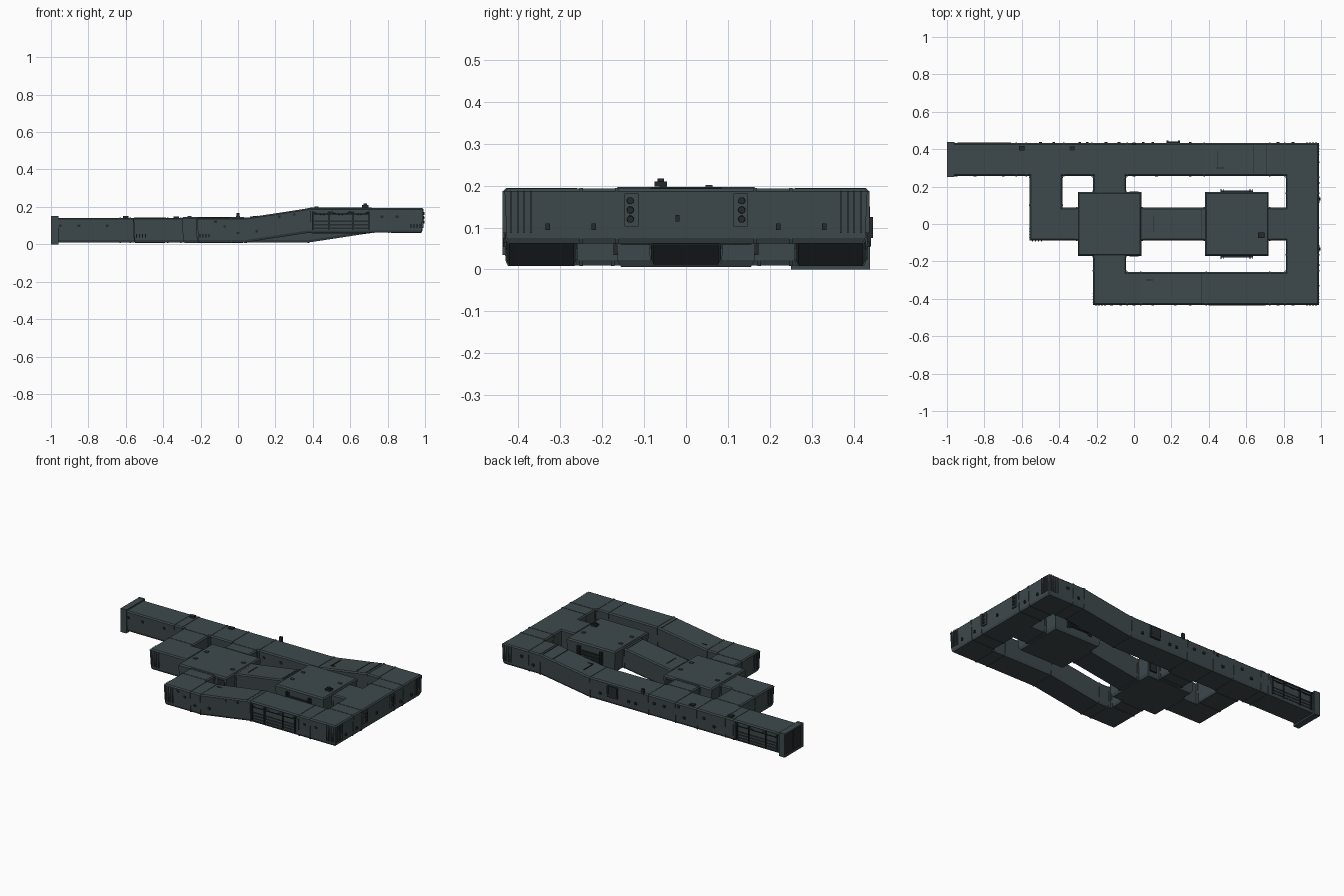
import bpy, bmesh, math, random
from mathutils import Vector, Matrix

if "Cube" in bpy.data.objects:
    bpy.data.objects.remove(bpy.data.objects["Cube"])

random.seed(4)
LOW, HIGH, H = 0.01, 0.062, 0.131     # floor levels and corridor height


def material(name, col):
    m = bpy.data.materials.new(name)
    m.diffuse_color = (*col, 1)
    m.use_nodes = True
    m.node_tree.nodes["Principled BSDF"].inputs["Base Color"].default_value = m.diffuse_color
    return m


SLATE = material("slate_hull", (0.048, 0.066, 0.072))
DARK = material("dark_fittings", (0.018, 0.023, 0.025))


def finish(name, bm, mat):
    bmesh.ops.recalc_face_normals(bm, faces=bm.faces)
    me = bpy.data.meshes.new(name)
    bm.to_mesh(me)
    bm.free()
    me.materials.append(mat)
    ob = bpy.data.objects.new(name, me)
    bpy.context.collection.objects.link(ob)
    return ob


# Half of the corridor cross-section: (half width, height)
HALF = [(0.077, 0), (0.083, 0.013), (0.088, H - 0.007), (0.081, H)]


def add_sweep(bm, path, grow=0.0):
    """Mitred corridor along a list of (x, y, floor z)."""
    prof = [(u + grow, v + (grow * 0.6 if v > H / 2 else -grow * 0.6)) for u, v in HALF]
    prof += [(-u, v) for u, v in reversed(prof)]
    pts = [Vector(p) for p in path]
    rings = []
    for i, p in enumerate(pts):
        norms = []
        for a, b in ((i - 1, i), (i, i + 1)):
            if a >= 0 and b < len(pts):
                d = (pts[b] - pts[a]).xy.normalized()
                norms.append(Vector((-d.y, d.x)))
        n1, n2 = norms[0], norms[-1]
        m = (n1 + n2) / (1 + n1.dot(n2))
        rings.append([bm.verts.new((p.x + m.x * u, p.y + m.y * u, p.z + v)) for u, v in prof])
    k = len(prof)
    for r, s in zip(rings, rings[1:]):
        for j in range(k):
            bm.faces.new((r[j], r[(j + 1) % k], s[(j + 1) % k], s[j]))
    bm.faces.new(rings[0])
    bm.faces.new(rings[-1])


def sweep(name, path):
    bm = bmesh.new()
    add_sweep(bm, path)
    return finish(name, bm, SLATE)


def boxes(name, items, mat=DARK):
    """One object from many (centre, size) boxes."""
    bm = bmesh.new()
    for c, s in items:
        bmesh.ops.create_cube(bm, size=1, matrix=Matrix.Translation(c) @ Matrix.Diagonal((*s, 1)))
    return finish(name, bm, mat)


# Corridors
outer = sweep("outer_corridor", [(-0.99, .345, LOW), (.38, .345, LOW), (.72, .345, HIGH), (.9, .345, HIGH),
                                 (.9, -.345, HIGH), (.38, -.345, HIGH), (.04, -.345, LOW),
                                 (-.13, -.345, LOW), (-.13, -.22, LOW)])
sweep("middle_corridor", [(-.47, .3, LOW), (-.47, 0, LOW), (.04, 0, LOW), (.38, 0, HIGH), (.86, 0, HIGH)])
sweep("cross_link", [(-.13, -.23, LOW), (-.13, .3, LOW)])

# Recessed wall bays in the outer corridor
cutter = boxes("bay_cutter", [((.55, -.45, HIGH + .066), (.33, .05, .108)),
                              ((-.80, .45, LOW + .066), (.31, .05, .108))])
cutter.hide_render = True
cutter.hide_viewport = True
mod = outer.modifiers.new("bays", 'BOOLEAN')
mod.operation = 'DIFFERENCE'
mod.object = cutter
mod.solver = 'EXACT'

# Square rooms with a tapered wall and bevelled roof edge
for name, cx, z in (("lower_room", -.13, LOW), ("upper_room", .55, HIGH)):
    bm = bmesh.new()
    rings = [[bm.verts.new((cx + sx * r, sy * r, z + v)) for sx, sy in ((-1, -1), (1, -1), (1, 1), (-1, 1))]
             for r, v in ((.155, -.004), (.163, .012), (.17, H - .004), (.163, H + .004))]
    for a, b in zip(rings, rings[1:]):
        for j in range(4):
            bm.faces.new((a[j], a[(j + 1) % 4], b[(j + 1) % 4], b[j]))
    bm.faces.new(rings[0])
    bm.faces.new(rings[-1])
    finish(name, bm, SLATE)

# Joint collars between corridor modules: x, y, floor, direction
joints = [(-.63, .345, LOW, 0), (-.575, .345, LOW, 0), (-.375, .345, LOW, 0), (-.225, .345, LOW, 0),
          (-.035, .345, LOW, 0), (.375, .345, LOW, 0), (.725, .345, HIGH, 0), (.805, .345, HIGH, 0),
          (.725, -.345, HIGH, 0), (.805, -.345, HIGH, 0), (.385, -.345, HIGH, 0), (.035, -.345, LOW, 0),
          (-.035, -.345, LOW, 0), (-.305, 0, LOW, 0), (.045, 0, LOW, 0), (.375, 0, HIGH, 0),
          (.725, 0, HIGH, 0), (.9, .165, HIGH, 1), (.9, -.165, HIGH, 1), (.9, .25, HIGH, 1),
          (.9, -.25, HIGH, 1), (-.47, .25, LOW, 1), (-.13, .25, LOW, 1), (-.13, -.175, LOW, 1),
          (-.13, -.25, LOW, 1), (-.13, .175, LOW, 1), (-.47, .1, LOW, 1)]
bm = bmesh.new()
for x, y, z, d in joints:
    dx, dy = (0, .004) if d else (.004, 0)
    add_sweep(bm, [(x - dx, y - dy, z), (x + dx, y + dy, z)], .003)
finish("joint_collars", bm, SLATE)

# Heavy door frame at the open end
boxes("end_door_frame", [((-.98, .345 + s * .087, .075), (.04, .014, .15)) for s in (-1, 1)]
      + [((-.98, .345, .144), (.04, .16, .01)), ((-.98, .345, .006), (.04, .17, .012))], SLATE)
boxes("end_door", [((-.992, .345, .075), (.006, .15, .125)), ((-.995, .345, .075), (.004, .006, .12))])

# Vertical fins wrapped around the outside corners
fins = []
for cx, cy, sx, sy, z in ((.987, -.432, 1, -1, HIGH), (.987, .432, 1, 1, HIGH),
                          (-.557, -.087, -1, -1, LOW), (-.217, -.432, -1, -1, LOW)):
    for i in range(4):
        o = .014 + i * .016
        fins.append(((cx - sx * o, cy, z + .075), (.004, .011, .1)))
        fins.append(((cx, cy - sy * o, z + .075), (.011, .004, .1)))
boxes("corner_fins", fins, SLATE)

# Bay grilles, rails and posts
bays = []
for cx, y, s, z, w in ((.55, -.4245, -1, HIGH, .32), (-.80, .4245, 1, LOW, .30)):
    for v in (.024, .042, .06):
        bays.append(((cx, y, z + v), (w * .92, .005, .008)))
    bays.append(((cx, y + s * .010, z + .100), (w * .95, .003, .004)))
    for k in (-.47, -.2, .2, .47):
        bays.append(((cx + k * w, y + s * .004, z + .064), (.006, .010, .10)))
boxes("bay_grilles", bays)

# Sagging cables across the bays
for name, cx, y, z in (("front_cable", .55, -.431, HIGH), ("back_cable", -.80, .431, LOW)):
    cu = bpy.data.curves.new(name, 'CURVE')
    cu.dimensions = '3D'
    cu.bevel_depth = .0015
    cu.bevel_resolution = 0
    sp = cu.splines.new('POLY')
    sp.points.add(18)
    for i, p in enumerate(sp.points):
        t = i / 18
        p.co = (cx - .15 + .3 * t, y, z + .112 - .016 * abs(math.sin(3 * math.pi * t)), 1)
    cu.materials.append(DARK)
    bpy.context.collection.objects.link(bpy.data.objects.new(name, cu))

# End wall panel with two bolted brackets
boxes("end_wall_brackets", [((.988, s * .13, HIGH + .08), (.010, .034, .078)) for s in (-1, 1)], SLATE)
bm = bmesh.new()
for s in (-1, 1):
    for v in (.058, .08, .102):
        rot = Matrix.Translation((.994, s * .133, HIGH + v)) @ Matrix.Rotation(math.pi / 2, 4, 'Y')
        bmesh.ops.create_cone(bm, cap_ends=True, segments=10, radius1=.009, radius2=.008, depth=.008, matrix=rot)
finish("bracket_bolts", bm, DARK)

# Service pipes on the room walls
pipes = []
for cx, z in ((-.13, LOW), (.55, HIGH)):
    for s in (-1, 1):
        w = .17 if cx > 0 else .05
        x0 = cx if cx > 0 else cx + .13
        if cx > 0:
            for k in (.045, .065, .085):
                pipes.append(((x0, s * .174, z + k), (w, .012, .008)))
            for k in (-.085, -.07, .07, .085):
                pipes.append(((x0 + k, s * .179, z + .07), (.004, .014, .09)))
        else:
            pipes.append(((x0, s * .168, z + .07), (w, .010, .09)))
boxes("room_wall_pipes", pipes)

# Roof studs, vents and roof seams
roof = []
for cx, z in ((-.13, LOW), (.55, HIGH)):
    for sx in (-1, 1):
        for sy in (-1, 1):
            roof.append(((cx + sx * .13, sy * .055, z + H + .006), (.022, .016, .006)))
boxes("roof_studs", roof, SLATE)
t = .004
boxes("roof_seams", [((.445, .345, .153), (t, .09, .005)), ((.46, .30, .155), (.04, t, .004)),
                     ((.64, .345, .1815), (t, .15, .003)), ((.71, .345, .1925), (t, .15, .003)),
                     ((.105, .0, .152), (t, .09, .003)), ((.36, 0, .190), (t, .16, .003)),
                     ((.36, -.345, .190), (t, .16, .003)), ((.09, -.30, .149), (.05, t, .003))])
boxes("roof_vents", [((-.6, .405, .146), (.03, .025, .012)), ((-.33, .405, .144), (.03, .025, .010)),
                     ((0, .43, .15), (.018, .014, .035)), ((.68, -.06, .204), (.034, .03, .012)),
                     ((.68, -.06, .212), (.018, .016, .010)), ((.21, .436, .09), (.07, .012, .07)),
                     ((.18, .441, .10), (.01, .01, .05)), ((.24, .441, .10), (.01, .01, .05))])

# Small boxes scattered along the outer walls
studs = []
for x in [-.5, -.43, -.29, -.25, -.15, -.08, .05, .1, .3, .77, .85]:
    z = LOW + (HIGH - LOW) * min(1, max(0, (x - .38) / .34))
    studs.append(((x, .433, z + random.choice((.05, .085, .11))), (.014, .010, .014)))
for x in (-.12, -.07, .0, .1, .22, .3, .77, .85):
    z = LOW + (HIGH - LOW) * min(1, max(0, (x - .04) / .34))
    studs.append(((x, -.432, z + random.choice((.05, .085, .11))), (.014, .009, .012)))
for y in (-.33, -.22, -.02, .22, .33):
    studs.append(((.987, y, HIGH + random.choice((.04, .06, .1))), (.010, .01, .016)))
for x in (-.95, -.85, -.7, .0, .12, .3):
    studs.append(((x, .258, LOW + .09), (.014, .009, .014)))
boxes("wall_studs", studs)
